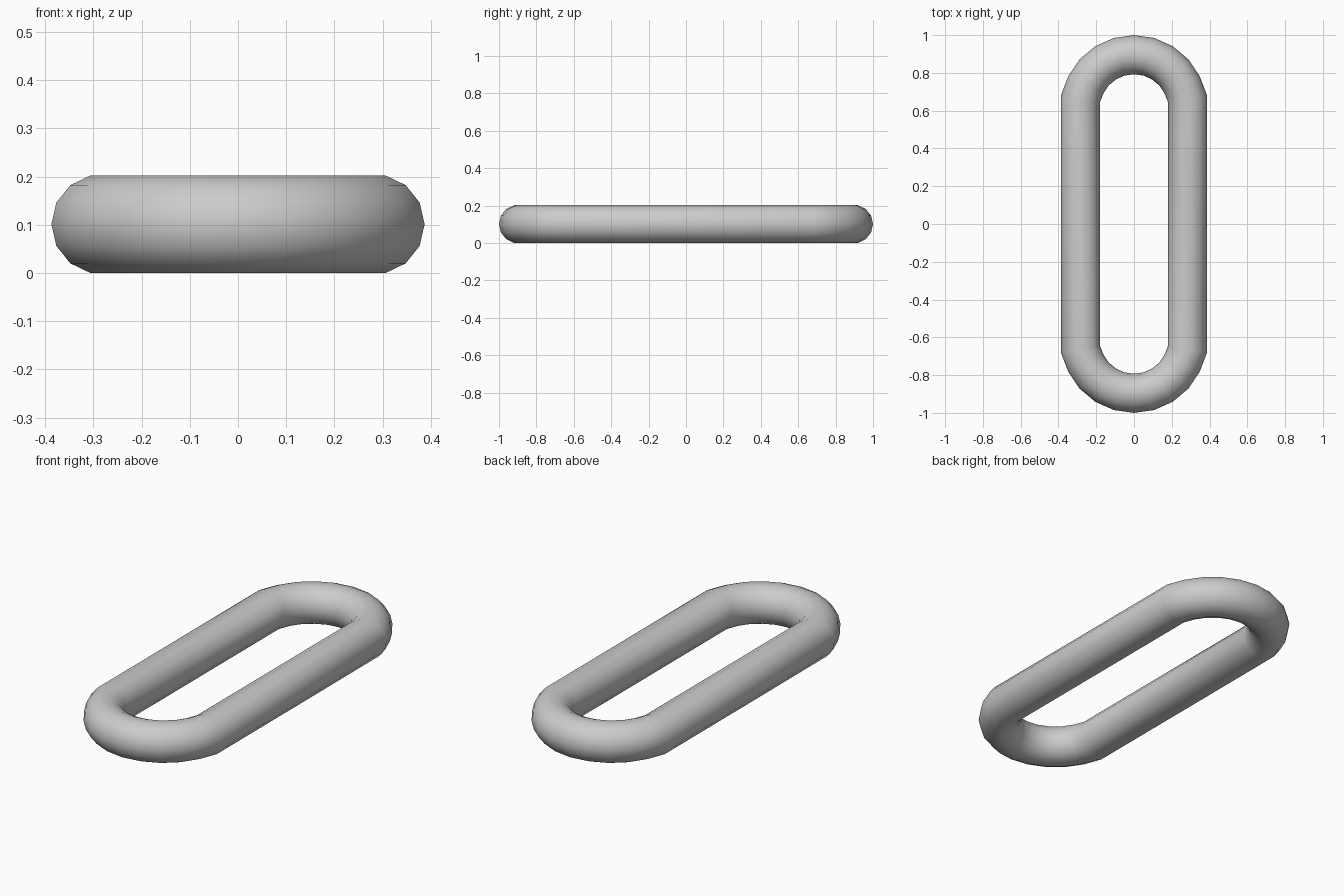
import bpy, bmesh, math

if "Cube" in bpy.data.objects:
    bpy.data.objects.remove(bpy.data.objects["Cube"])

SIDES, R = 14, 0.1036          # round cross-section
PATH_X, PATH_Y = 0.2835, 0.8964
STEPS, A0 = 10, math.radians(10)
CENTRE_Y = PATH_Y - PATH_X

# centre line with outward direction: one rounded end, then the opposite end
stations = []
for sign in (1, -1):
    for i in range(STEPS + 1):
        a = A0 + (math.pi - 2 * A0) * i / STEPS
        k = 1 / math.cos(A0) if i in (0, STEPS) else 1   # full width at the straights
        dx, dy = math.cos(a) * k, math.sin(a)
        stations.append((sign * dx, sign * dy, sign * CENTRE_Y))

# sweep the tube around the loop
bm = bmesh.new()
rings = []
for dx, dy, cy in stations:
    ring = []
    for j in range(SIDES):
        t = 2 * math.pi * j / SIDES
        r = PATH_X + R * math.cos(t)
        ring.append(bm.verts.new((dx * r, cy + dy * r, 0.101 + R * math.sin(t))))
    rings.append(ring)
for i, a in enumerate(rings):
    b = rings[(i + 1) % len(rings)]
    for j in range(SIDES):
        k = (j + 1) % SIDES
        bm.faces.new((a[j], b[j], b[k], a[k])).smooth = True
bmesh.ops.recalc_face_normals(bm, faces=bm.faces)

mesh = bpy.data.meshes.new("chain_link")
bm.to_mesh(mesh)
bm.free()
bpy.context.collection.objects.link(bpy.data.objects.new("chain_link", mesh))
